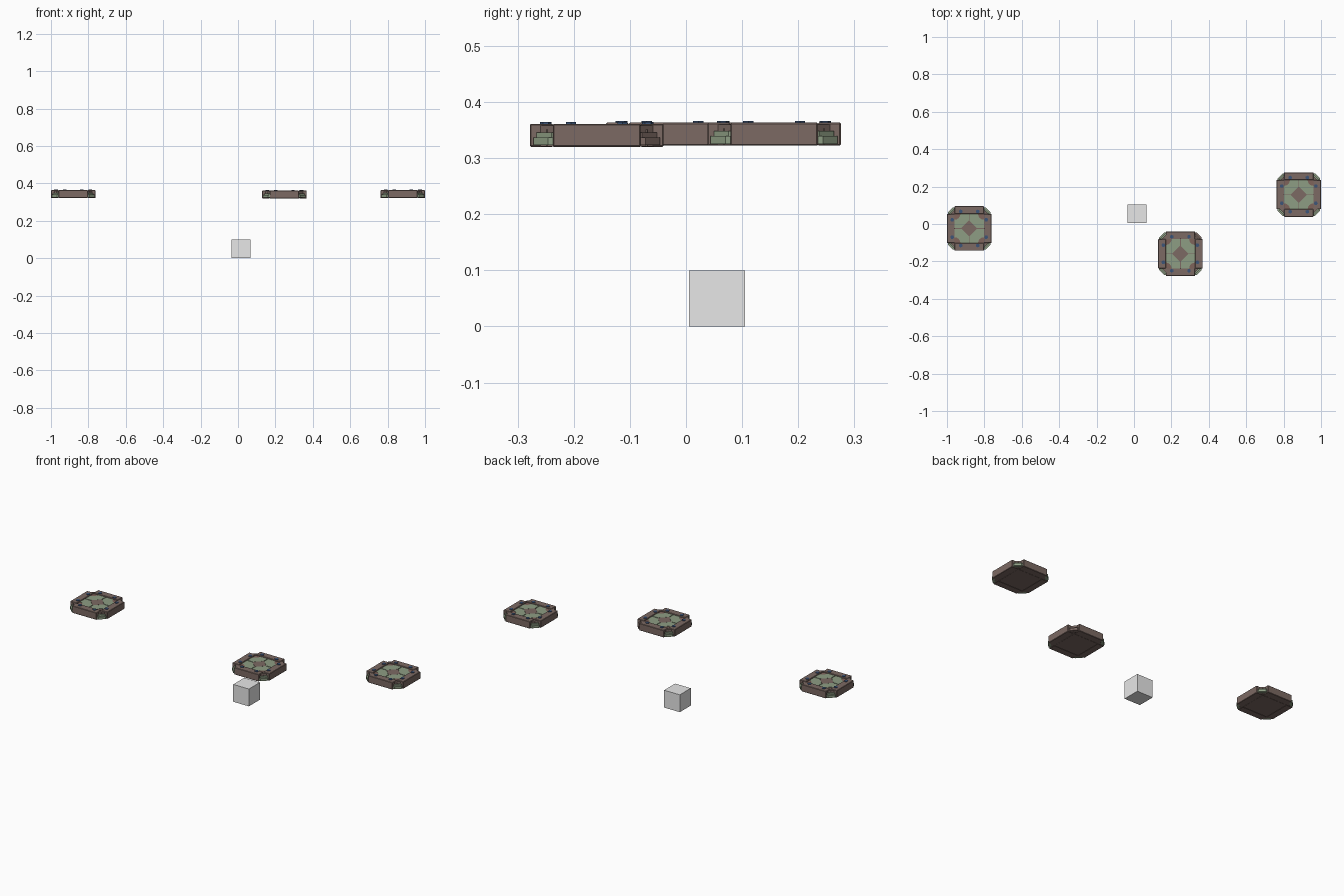
import bpy, bmesh, math
from mathutils import Matrix, Vector

if "Cube" in bpy.data.objects:
    bpy.data.objects.remove(bpy.data.objects["Cube"])


def mat(name, c):
    m = bpy.data.materials.new(name)
    m.diffuse_color = (*c, 1)
    m.use_nodes = True
    m.node_tree.nodes["Principled BSDF"].inputs["Base Color"].default_value = m.diffuse_color
    return m


BROWN = mat("brown stone", (0.2, 0.142, 0.125))
RED = mat("reddish stone", (0.21, 0.125, 0.105))
GREEN = mat("mossy green stone", (0.27, 0.34, 0.23))
BLUE = mat("blue metal", (0.045, 0.09, 0.19))
GREY = mat("plain grey", (0.8, 0.8, 0.8))


def finish(bm, name, m, origin, bevel=0):
    bmesh.ops.recalc_face_normals(bm, faces=bm.faces)
    me = bpy.data.meshes.new(name)
    bm.to_mesh(me)
    bm.free()
    me.materials.append(m)
    ob = bpy.data.objects.new(name, me)
    ob.location = origin
    bpy.context.collection.objects.link(ob)
    if bevel:
        b = ob.modifiers.new("chamfer", 'BEVEL')
        b.width, b.segments = bevel, 1
    return ob


def add_box(bm, lo, hi, rot=Matrix()):
    lo, hi = Vector(lo), Vector(hi)
    M = rot @ Matrix.Translation((lo + hi) / 2) @ Matrix.Diagonal((*(hi - lo), 1))
    bmesh.ops.create_cube(bm, size=1, matrix=M)


def add_prism(bm, pts, z0, z1, rot=Matrix()):
    vs = [bm.verts.new(rot @ Vector((x, y, z0))) for x, y in pts]
    r = bmesh.ops.extrude_face_region(bm, geom=[bm.faces.new(vs)])
    bmesh.ops.translate(bm, vec=(0, 0, z1 - z0),
                        verts=[v for v in r["geom"] if isinstance(v, bmesh.types.BMVert)])


QUARTERS = [Matrix.Rotation(i * math.pi / 2, 4, 'Z') for i in range(4)]
IN, OUT, TOP = 0.078, 0.119, 0.041


def ring(name, m, origin, draw, bevel=0, quarters=QUARTERS):
    """Repeat a part on all four sides."""
    bm = bmesh.new()
    for q in quarters:
        draw(bm, q)
    return finish(bm, name, m, origin, bevel)


def arc(r, n=4):
    """Quarter arc around the inlay corner, from its x side to its y side."""
    angles = [1.5 * math.pi - math.pi / 2 * k / n for k in range(n + 1)]
    return [(IN + r * math.cos(a), IN + r * math.sin(a)) for a in angles]


def corner(s):
    """Chamfered corner outline reaching s outwards."""
    return [(0.074, 0.074), (s, 0.074), (s, s - 0.026), (s - 0.026, s), (0.074, s)]


def platform(tag, origin, plain_corners):
    # core and underside
    bm = bmesh.new()
    add_box(bm, (-0.09, -0.09, 0.001), (0.09, 0.09, 0.031))
    finish(bm, "core_" + tag, BROWN, origin)
    bm = bmesh.new()
    add_box(bm, (-0.077, -0.077, 0), (0.077, 0.077, 0.004))
    finish(bm, "underside_panel_" + tag, BROWN, origin)
    # frame bars
    ring("frame_bars_" + tag, BROWN, origin,
         lambda b, q: add_box(b, (-IN, IN, 0), (IN, OUT, TOP), q), 0.002)
    # corner posts, with two steps of low bricks around them
    ring("corner_posts_" + tag, BROWN, origin,
         lambda b, q: add_prism(b, corner(0.102), 0.001, 0.038, q))

    def bricks(b, q):
        add_prism(b, corner(0.113), 0.003, 0.017, q)
        add_prism(b, corner(0.107), 0.017, 0.026, q)
    ring("corner_bricks_" + tag, GREEN, origin, bricks, 0,
         [q for i, q in enumerate(QUARTERS) if i not in plain_corners])
    if plain_corners:
        ring("plain_corner_bricks_" + tag, BROWN, origin, bricks, 0,
             [QUARTERS[i] for i in plain_corners])

    # top inlay: petals, corner wedges and centre diamond
    def petal(b, q):
        add_prism(b, [(0.002, 0.042), (0.042, 0.002), (0.078, 0.002)] + arc(0.031)
                  + [(0.002, 0.078)], 0.029, 0.036, q)
    ring("petal_stones_" + tag, GREEN, origin, petal)
    ring("corner_wedges_" + tag, RED, origin,
         lambda b, q: add_prism(b, arc(0.031) + [(IN, IN)], 0.029, 0.035, q))
    bm = bmesh.new()
    add_prism(bm, [(0.043, 0), (0, 0.043), (-0.043, 0), (0, -0.043)], 0.029, 0.036)
    finish(bm, "centre_diamond_" + tag, BROWN, origin)

    # bolts, two on each bar
    def bolts(b, q):
        for x in (-0.046, 0.046):
            M = q @ Matrix.Translation((x, 0.091, TOP + 0.001))
            bmesh.ops.create_cone(b, cap_ends=True, segments=6, radius1=0.0105,
                                  radius2=0.0105, depth=0.004, matrix=M)
    ring("bolts_" + tag, BLUE, origin, bolts)


platform("right", (0.881, 0.157, 0.322), [])
platform("middle", (0.248, -0.159, 0.32), [0])
platform("left", (-0.881, -0.024, 0.322), [])

# plain cube on the ground
bm = bmesh.new()
add_box(bm, (-0.05, -0.05, 0), (0.05, 0.05, 0.1))
finish(bm, "ground_cube", GREY, (0.016, 0.055, 0))
